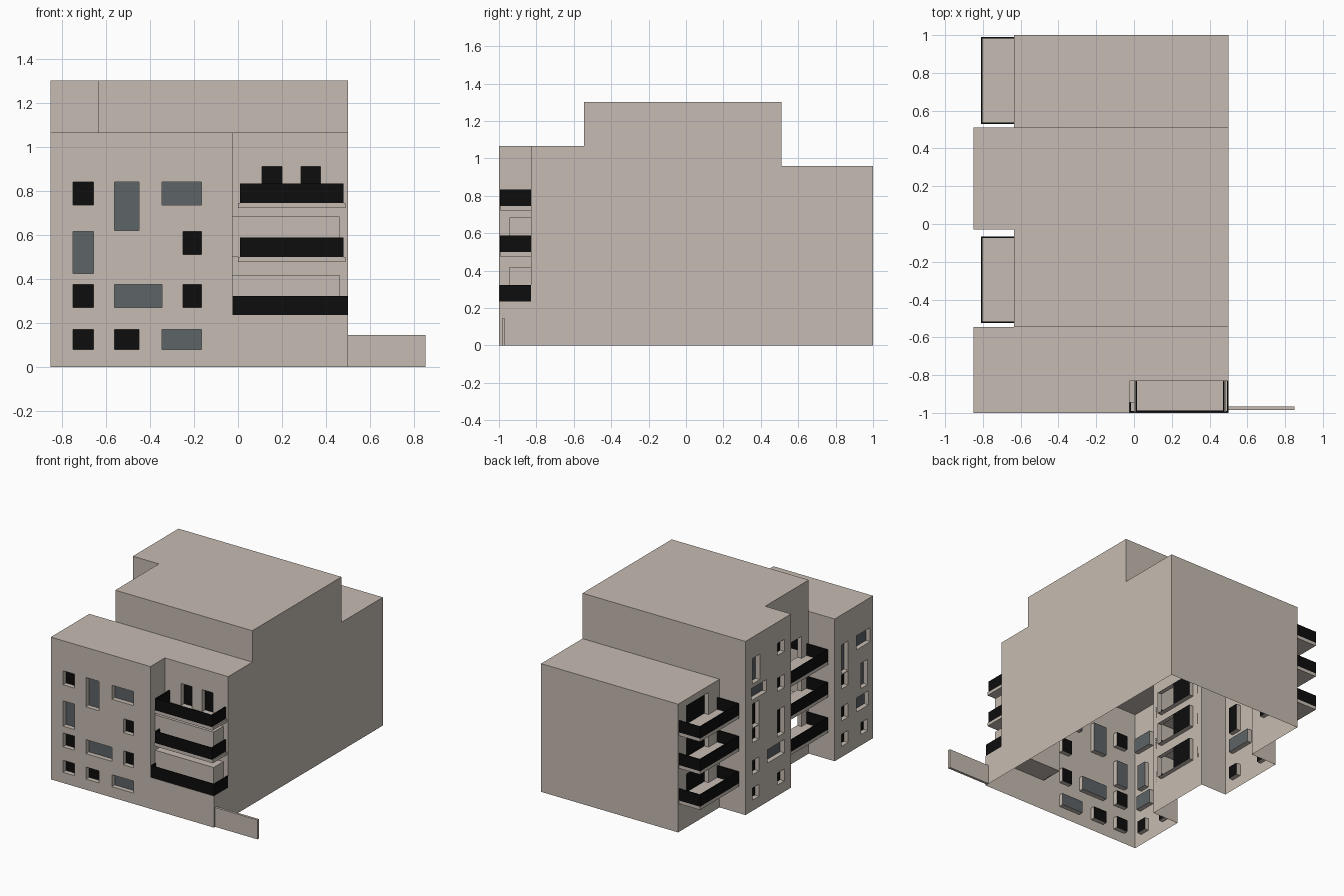
import bpy, bmesh
from mathutils import Vector

if "Cube" in bpy.data.objects:
    bpy.data.objects.remove(bpy.data.objects["Cube"])


def material(name, rgb):
    m = bpy.data.materials.new(name)
    m.diffuse_color = (*rgb, 1)
    m.use_nodes = True
    m.node_tree.nodes["Principled BSDF"].inputs["Base Color"].default_value = m.diffuse_color
    return m


WALL = material("beige plaster", (0.565, 0.503, 0.445))
BLACK = material("black", (0.004, 0.004, 0.004))
GLASS = material("grey glass", (0.11, 0.125, 0.135))
MATS = [WALL, BLACK, GLASS]
B, G, OPEN = 1, 2, None      # pane kinds


def finish(bm, name, mats):
    me = bpy.data.meshes.new(name)
    bm.to_mesh(me)
    bm.free()
    for m in mats:
        me.materials.append(m)
    ob = bpy.data.objects.new(name, me)
    bpy.context.collection.objects.link(ob)
    return ob


def wall(name, p0, p1, z0, z1, holes=(), depth=0.035):
    """Flat wall from p0 to p1 (outside on the right) with recessed windows.
    Each hole is (u0, u1, z0, z1, pane), u measured along the wall."""
    a, b = Vector((*p0, 0)), Vector((*p1, 0))
    d = (b - a).normalized()
    n_in = Vector((-d.y, d.x, 0))
    bm = bmesh.new()

    def P(u, z, k=0):
        return a + d * u + n_in * k + Vector((0, 0, z))

    def quad(pts, mi=0):
        bm.faces.new([bm.verts.new(p) for p in pts]).material_index = mi

    us = sorted({0, (b - a).length, *[h[0] for h in holes], *[h[1] for h in holes]})
    zs = sorted({z0, z1, *[h[2] for h in holes], *[h[3] for h in holes]})
    for u, v in zip(us, us[1:]):
        for s, t in zip(zs, zs[1:]):
            cu, cz = (u + v) / 2, (s + t) / 2
            if not any(h[0] < cu < h[1] and h[2] < cz < h[3] for h in holes):
                quad([P(u, s), P(v, s), P(v, t), P(u, t)])
    for u, v, s, t, pane in holes:
        ring = [(u, s), (v, s), (v, t), (u, t)]
        for i in range(4):
            q, r = ring[i], ring[(i + 1) % 4]
            quad([P(*q), P(*r), P(*r, depth), P(*q, depth)])
        if pane is OPEN:      # half-open sliding door
            quad([P(u, s, depth), P((u + v) / 2, s, depth), P((u + v) / 2, t, depth), P(u, t, depth)], B)
        else:
            quad([P(*c, depth) for c in ring], pane)
    bmesh.ops.remove_doubles(bm, verts=bm.verts, dist=1e-5)
    return finish(bm, name, MATS)


def box(name, x, y, z, mat):
    bm = bmesh.new()
    bmesh.ops.create_cube(bm, size=1)
    for v in bm.verts:
        v.co = [lo + (c + 0.5) * (hi - lo) for c, (lo, hi) in zip(v.co, (x, y, z))]
    return finish(bm, name, [mat])


def roof(name, pts, z):
    bm = bmesh.new()
    bm.faces.new([bm.verts.new((x, y, z)) for x, y in pts])
    return finish(bm, name, [WALL])


# main levels of the building
L, R, I = -0.85, 0.5, -0.635          # left, right, recessed left
NX, NY = -0.025, -0.83                # corner notch
FB, MB, TF = -0.545, 0.51, -0.03      # front block back, middle back, tower front
HF, HM, HB = 1.065, 1.3, 0.96         # heights
FLOORS = (0.235, 0.50, 0.745)

# window rows
r1, r2, r3, r4 = (0.08, 0.17), (0.27, 0.375), (0.51, 0.615), (0.735, 0.84)
t3, t4 = (0.425, 0.615), (0.62, 0.84)

# front block
wall("front_wall", (L, -1), (NX, -1), 0, HF, [
    (.10, .195, *r4, B), (.29, .40, *t4, G), (.505, .685, *r4, G),
    (.10, .195, *t3, G), (.60, .685, *r3, B), (.10, .195, *r2, B),
    (.29, .505, *r2, G), (.60, .685, *r2, B), (.10, .195, *r1, B),
    (.29, .40, *r1, B), (.505, .685, *r1, G)])
wall("front_base_wall", (NX, -1), (R, -1), 0, FLOORS[0])
wall("notch_side_wall", (NX, -1), (NX, NY), FLOORS[0], HF)
wall("notch_back_wall", (NX, NY), (R, NY), FLOORS[0], HF,
     [(.135, .225, .745, .91, B), (.31, .40, .745, .91, B)])
wall("front_block_left_wall", (L, FB), (L, -1), 0, HF, [
    (.26, .42, *r4, G), (.08, .16, *t4, G), (.31, .39, *t3, G), (.08, .16, *r3, B),
    (.08, .16, *r2, B), (.26, .40, *r2, G), (.08, .16, *r1, B), (.31, .39, *r1, B)])
wall("front_block_back_wall", (I, FB), (L, FB), 0, HF)
wall("front_step_wall", (I, FB), (R, FB), HF, HM)

# right and back walls
wall("right_base_wall", (R, -1), (R, NY), 0, FLOORS[0])
wall("right_front_wall", (R, NY), (R, FB), 0, HF)
wall("right_middle_wall", (R, FB), (R, MB), 0, HM)
wall("right_back_wall", (R, MB), (R, 1), 0, HB)
wall("back_wall", (R, 1), (I, 1), 0, HB)
wall("back_step_wall", (R, MB), (I, MB), HB, HM)

# left side: back block, tower, recess
wall("back_block_left_wall", (I, 1), (I, MB), 0, HB,
     [(.10, .36, f, f + .165, B) for f in FLOORS])
wall("tower_back_wall", (I, MB), (L, MB), 0, HM)
wall("tower_left_wall", (L, MB), (L, TF), 0, HM, [
    (.08, .17, .95, 1.14, G), (.38, .46, 1.05, 1.14, B), (.07, .25, .83, .92, G),
    (.38, .46, .78, .88, B), (.08, .16, .62, .80, B), (.38, .46, .44, .64, B),
    (.08, .16, *r3, B), (.08, .16, *r2, B), (.26, .46, .29, .39, G),
    (.08, .16, *r1, B), (.38, .46, *r1, B)])
wall("tower_front_wall", (L, TF), (I, TF), 0, HM)
wall("recess_wall", (I, TF), (I, FB), 0, HM,
     [(.09, .43, f, f + .165, OPEN) for f in FLOORS])

# roofs
roof("front_roof", [(L, -1), (NX, -1), (NX, NY), (R, NY), (R, FB), (L, FB)], HF)
roof("middle_roof", [(I, FB), (R, FB), (R, MB), (L, MB), (L, TF), (I, TF)], HM)
roof("back_roof", [(I, MB), (R, MB), (R, 1), (I, 1)], HB)
roof("notch_floor", [(NX, -1), (R, -1), (R, NY), (NX, NY)], FLOORS[0])


def balcony(name, x, y, floor, open_side, slab=True):
    """Slab with a thin black railing on three sides."""
    (x0, x1), (y0, y1) = x, y
    if slab:
        box(name + "_slab", (x0 - .008, x1 + .008) if open_side == "back" else (x0, x1),
            y, (floor - .024, floor), WALL)
    t, z = 0.008, (floor, floor + .088)
    sides = {"left": ((x0, x0 + t), y), "right": ((x1 - t, x1), y),
             "front": (x, (y0, y0 + t)), "back": (x, (y1 - t, y1))}
    for side, (sx, sy) in sides.items():
        if side != open_side:
            box(f"{name}_{side}_railing", sx, sy, z, BLACK)


# balconies
for i, f in enumerate(FLOORS):
    balcony(f"back_balcony_{i}", (-.81, I), (.53, .99), f, "right")
    balcony(f"recess_balcony_{i}", (-.81, I), (-.525, -.065), f, "right")
    if i:
        balcony(f"front_balcony_{i}", (.008, .48), (-.995, NY), f, "back")
        # enclosed bay below each front balcony
        lo = FLOORS[i - 1]
        box(f"front_bay_{i}", (NX, .46), (-.945, NY), (lo, lo + .183), WALL)
balcony("front_balcony_0", (NX, R), (-.998, NY), FLOORS[0], "back", slab=False)

# low garden wall
box("garden_wall", (R, .85), (-.985, -.967), (0, .145), WALL)
